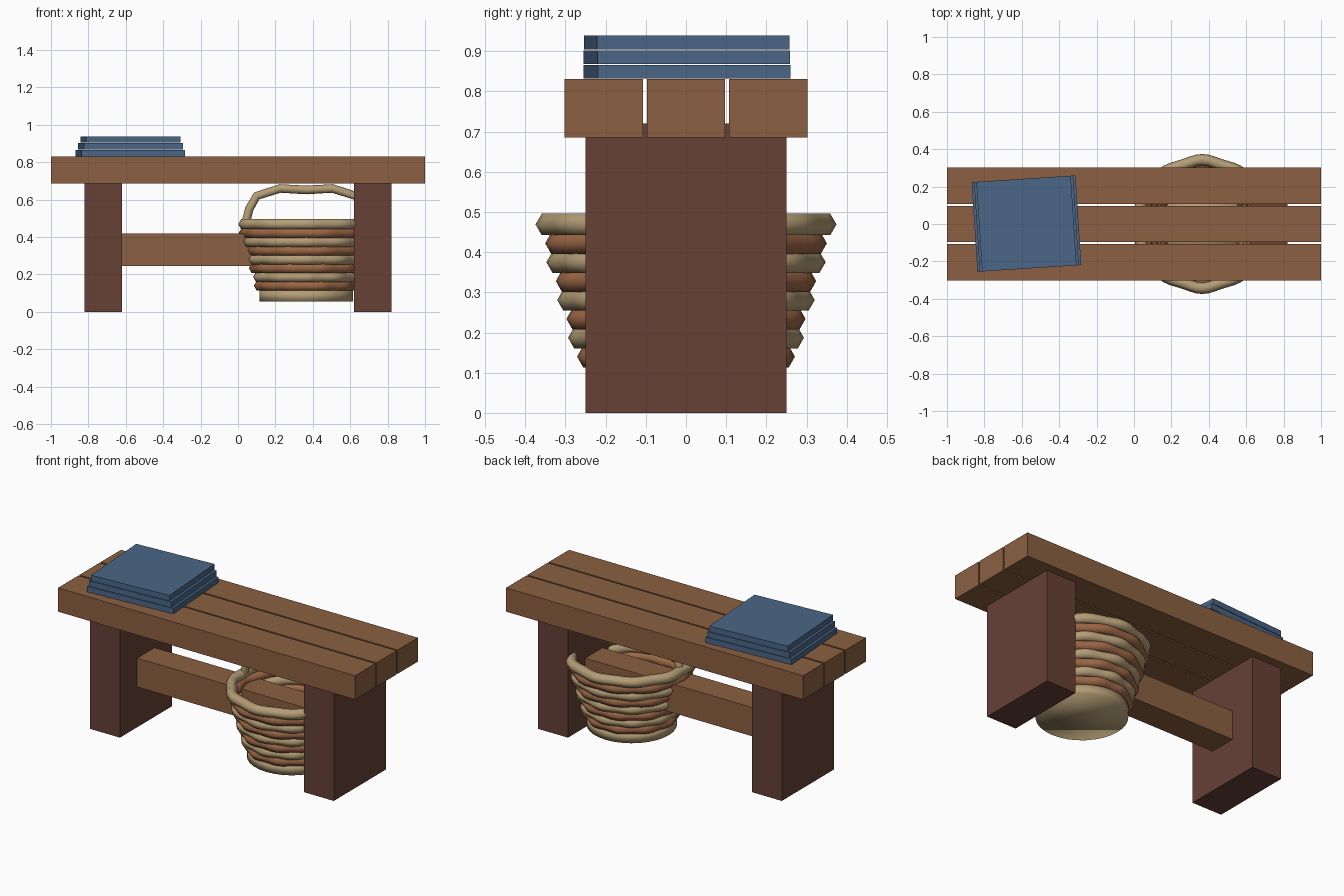
import bpy
import math

if "Cube" in bpy.data.objects:
    bpy.data.objects.remove(bpy.data.objects["Cube"], do_unlink=True)


def material(name, rgb):
    m = bpy.data.materials.new(name)
    m.use_nodes = True
    m.diffuse_color = (*rgb, 1)
    m.node_tree.nodes["Principled BSDF"].inputs["Base Color"].default_value = (*rgb, 1)
    return m


oak = material("oak brown", (0.26, 0.118, 0.053))
dark_wood = material("dark red wood", (0.135, 0.052, 0.037))
cloth = material("blue cloth", (0.07, 0.134, 0.242))
straw = material("straw", (0.46, 0.34, 0.18))
wicker = material("brown wicker", (0.33, 0.135, 0.06))


def finish(name, mat, smooth=False):
    ob = bpy.context.object
    ob.name = name
    ob.data.materials.append(mat)
    if smooth:
        bpy.ops.object.shade_smooth()
    return ob


def box(name, center, size, mat, turn=0):
    bpy.ops.mesh.primitive_cube_add(size=1, location=center, rotation=(0, 0, turn))
    bpy.context.object.scale = size
    return finish(name, mat)


# Bench: three slats, two slab legs and a stretcher
for i, side in enumerate(("front", "middle", "back")):
    box(f"seat_slat_{side}", (0, (i - 1) * 0.205, 0.758), (2, 0.195, 0.145), oak)
for side, x in (("right", -0.72), ("left", 0.72)):
    box(f"leg_{side}", (x, 0, 0.36), (0.2, 0.5, 0.72), dark_wood)
box("stretcher", (0, 0, 0.333), (1.26, 0.167, 0.175), oak)

# Folded cloths, each a little narrower than the one below
for i in range(3):
    box(f"folded_cloth_{i + 1}", (-0.575, 0.002, 0.8485 + i * 0.0365),
        (0.556 - i * 0.025, 0.48, 0.034), cloth, math.radians(3.7))

# Basket base
BASKET_X = 0.365
bpy.ops.mesh.primitive_cylinder_add(vertices=32, radius=0.25, depth=0.06,
                                    location=(BASKET_X, 0, 0.085))
finish("basket_base", straw, True)

# Woven rings, weaving in and out in alternate phase
for i in range(8):
    bpy.ops.mesh.primitive_torus_add(major_segments=64, minor_segments=6,
                                     major_radius=0.243 + i * 0.0135, minor_radius=0.031,
                                     location=(BASKET_X, 0, 0.14 + i * 0.047))
    ring = finish(f"basket_ring_{i + 1}", straw if i % 2 else wicker, True)
    for v in ring.data.vertices:
        angle = math.atan2(v.co.y, v.co.x)
        shift = 0.006 * math.cos(10 * angle + i * math.pi)
        v.co.x += shift * math.cos(angle)
        v.co.y += shift * math.sin(angle)

# Basket handle: a swept tube, mirrored about the basket centre
half = [(0.325, 0.47), (0.305, 0.55), (0.265, 0.62), (0.14, 0.66)]
path = [(-x, z) for x, z in half] + [(0, 0.652)] + half[::-1]
curve = bpy.data.curves.new("basket_handle", "CURVE")
curve.dimensions = "3D"
curve.bevel_depth = 0.023
curve.bevel_resolution = 2
curve.use_fill_caps = True
spline = curve.splines.new("POLY")
spline.points.add(len(path) - 1)
for p, (x, z) in zip(spline.points, path):
    p.co = (x, 0, z, 1)
spline.use_smooth = True
curve.materials.append(straw)
handle = bpy.data.objects.new("basket_handle", curve)
handle.location.x = BASKET_X
bpy.context.collection.objects.link(handle)
